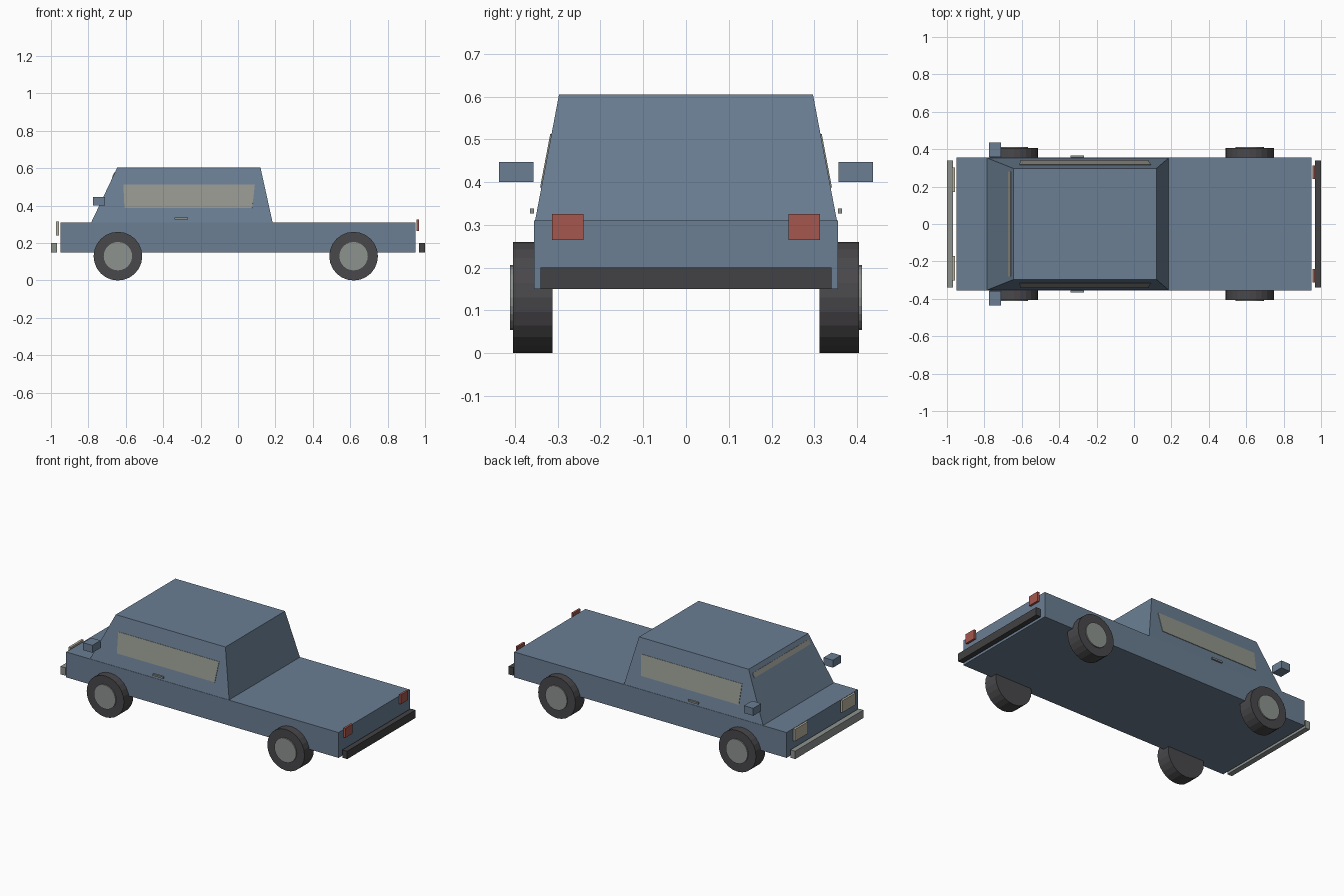
import bpy, bmesh, math
from mathutils import Vector

if "Cube" in bpy.data.objects:
    bpy.data.objects.remove(bpy.data.objects["Cube"])


def material(name, rgb):
    m = bpy.data.materials.new(name)
    m.diffuse_color = (*rgb, 1)
    m.use_nodes = True
    m.node_tree.nodes["Principled BSDF"].inputs["Base Color"].default_value = m.diffuse_color
    return m


BLUE = material("blue_paint", (0.145, 0.21, 0.295))
GLASS = material("window_grey", (0.29, 0.30, 0.265))
RUBBER = material("tyre_dark", (0.066, 0.063, 0.068))
BLACK = material("bumper_dark", (0.055, 0.053, 0.057))
METAL = material("metal_grey", (0.27, 0.29, 0.275))
RED = material("tail_red", (0.37, 0.095, 0.075))
CREAM = material("lamp_cream", (0.48, 0.45, 0.36))


def finish(name, bm, mat):
    bmesh.ops.recalc_face_normals(bm, faces=bm.faces)
    me = bpy.data.meshes.new(name)
    bm.to_mesh(me)
    bm.free()
    me.materials.append(mat)
    ob = bpy.data.objects.new(name, me)
    bpy.context.collection.objects.link(ob)
    return ob


def loft(name, bottom, top, mat):
    """Solid between two four-cornered outlines."""
    bm = bmesh.new()
    a = [bm.verts.new(p) for p in bottom]
    b = [bm.verts.new(p) for p in top]
    bm.faces.new(a)
    bm.faces.new(b)
    for i in range(4):
        j = (i + 1) % 4
        bm.faces.new((a[i], a[j], b[j], b[i]))
    return finish(name, bm, mat)


def rect(x0, x1, y0, y1, z):
    return [(x0, y0, z), (x1, y0, z), (x1, y1, z), (x0, y1, z)]


def box(name, x, y, z, mat):
    return loft(name, rect(*x, *y, z[0]), rect(*x, *y, z[1]), mat)


def plate(name, pts, normal, mat, t=0.003):
    """Thin pane lying on a sloping surface."""
    n = Vector(normal).normalized() * t
    return loft(name, [Vector(p) - n for p in pts], [Vector(p) + n for p in pts], mat)


def disc(name, x, y0, y1, z, r, mat, seg=24):
    bm = bmesh.new()
    bmesh.ops.create_cone(bm, cap_ends=True, segments=seg, radius1=r, radius2=r, depth=abs(y1 - y0))
    ob = finish(name, bm, mat)
    ob.rotation_euler = (math.pi / 2, 0, 0)
    ob.location = (x, (y0 + y1) / 2, z)
    return ob


# Cabin outline measures
Z0, Z1 = 0.31, 0.605
Y0, Y1 = 0.353, 0.297


def cabin_y(z):
    return Y0 + (Y1 - Y0) * (z - Z0) / (Z1 - Z0)


def screen_x(z):
    return -0.785 + 0.14 * (z - Z0) / (Z1 - Z0)


# Body and tapered cabin
box("body", (-0.95, 0.95), (-0.355, 0.355), (0.15, Z0), BLUE)
loft("cabin", rect(-0.785, 0.185, -Y0, Y0, Z0), rect(-0.645, 0.12, -Y1, Y1, Z1), BLUE)

# Windscreen strip
lo, hi = 0.55, 0.577
plate("windscreen", [(screen_x(lo), -0.28, lo), (screen_x(lo), 0.28, lo),
                     (screen_x(hi), 0.28, hi), (screen_x(hi), -0.28, hi)],
      (-0.295, 0, 0.14), GLASS)

# Bumpers
box("front_bumper", (-1.0, -0.967), (-0.34, 0.34), (0.15, 0.20), METAL)
box("rear_bumper", (0.967, 1.0), (-0.34, 0.34), (0.15, 0.20), BLACK)

# Parts repeated on both sides
for s, side in ((-1, "right"), (1, "left")):
    def span(a, b):
        return sorted((s * a, s * b))

    zb, zt = 0.387, 0.512
    plate("side_window_" + side,
          [(-0.607, s * cabin_y(zb), zb), (0.076, s * cabin_y(zb), zb),
           (0.09, s * cabin_y(zt), zt), (-0.613, s * cabin_y(zt), zt)],
          (0, s * (Z1 - Z0), Y0 - Y1), GLASS)
    box("headlight_" + side, (-0.972, -0.958), span(0.17, 0.303), (0.24, 0.315), CREAM)
    box("tail_light_" + side, (0.955, 0.968), span(0.24, 0.313), (0.265, 0.325), RED)
    box("mirror_" + side, (-0.775, -0.71), span(0.357, 0.437), (0.40, 0.447), BLUE)
    box("door_handle_" + side, (-0.34, -0.268), span(0.355, 0.365), (0.327, 0.338), METAL)
    for x, end in ((-0.642, "front"), (0.618, "rear")):
        disc(f"{end}_tyre_{side}", x, s * 0.312, s * 0.405, 0.13, 0.13, RUBBER)
        disc(f"{end}_hub_{side}", x, s * 0.38, s * 0.412, 0.13, 0.076, METAL)
